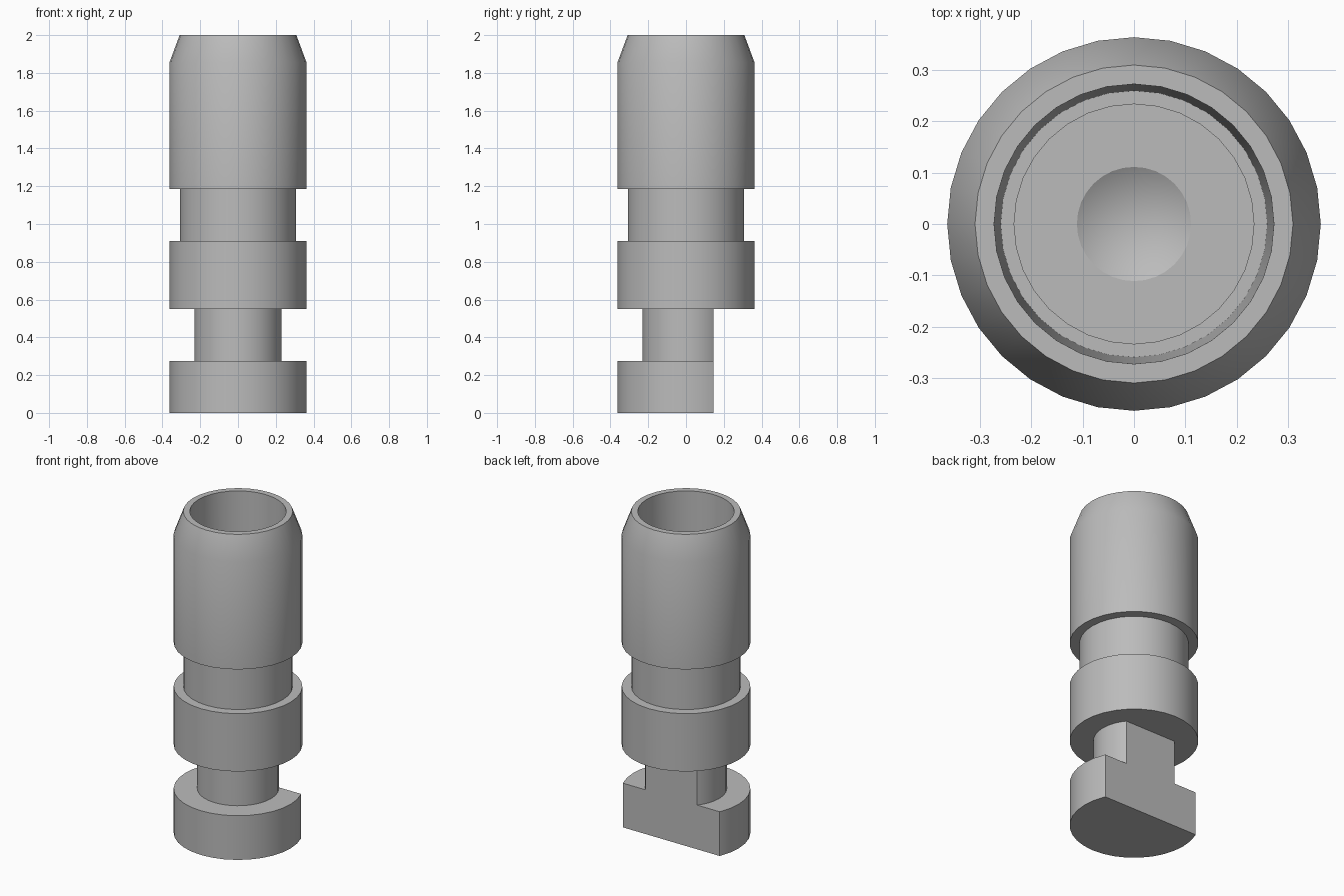
import bpy, bmesh, math
from mathutils import Matrix, Vector

cube = bpy.data.objects.get("Cube")
if cube:
    bpy.data.objects.remove(cube, do_unlink=True)

SEGMENTS = 32
RADIUS = 0.363
FLANGE_BOTTOM = 0.55

grey = bpy.data.materials.new("plain grey metal")
grey.use_nodes = True
colour = (0.5, 0.5, 0.5, 1)
grey.diffuse_color = colour
grey.node_tree.nodes["Principled BSDF"].inputs["Base Color"].default_value = colour


def lathe(profile):
    """Spin (radius, height) points about z; a zero radius closes the end."""
    bm = bmesh.new()
    verts = [bm.verts.new((r, 0, z)) for r, z in profile]
    edges = [bm.edges.new(pair) for pair in zip(verts, verts[1:])]
    bmesh.ops.spin(bm, geom=verts + edges, cent=(0, 0, 0), axis=(0, 0, 1),
                   angle=math.tau, steps=SEGMENTS, use_duplicate=False)
    bmesh.ops.remove_doubles(bm, verts=bm.verts, dist=1e-4)
    return bm


def finish(bm, name):
    bmesh.ops.recalc_face_normals(bm, faces=bm.faces)
    mesh = bpy.data.meshes.new(name)
    bm.to_mesh(mesh)
    bm.free()
    mesh.materials.append(grey)
    obj = bpy.data.objects.new(name, mesh)
    bpy.context.collection.objects.link(obj)
    bpy.ops.object.select_all(action="DESELECT")
    obj.select_set(True)
    bpy.context.view_layer.objects.active = obj
    bpy.ops.object.shade_smooth_by_angle(angle=math.radians(30))
    return obj


# Sleeve: flange, waist, chamfered barrel, then the bore with its drilled tip
sleeve = lathe([
    (0, FLANGE_BOTTOM), (RADIUS, FLANGE_BOTTOM), (RADIUS, 0.91),
    (0.308, 0.91), (0.308, 1.185), (RADIUS, 1.185), (RADIUS, 1.855),
    (0.309, 2), (0.272, 2), (0.259, 1.19), (0.233, 1.19),
    (0.233, 1.05), (0.111, 1.05), (0, 0.985),
])
finish(sleeve, "sleeve")

# Foot: neck and base disc, sliced flat on the back
foot = lathe([(0, 0), (RADIUS, 0), (RADIUS, 0.275), (0.23, 0.275),
              (0.23, FLANGE_BOTTOM + 0.01), (0, FLANGE_BOTTOM + 0.01)])
cut = bmesh.ops.bisect_plane(
    foot, geom=foot.verts[:] + foot.edges[:] + foot.faces[:],
    plane_co=(0, 0.145, 0), plane_no=(0, 1, 0), clear_outer=True)
rim = [e for e in cut["geom_cut"] if isinstance(e, bmesh.types.BMEdge)]
bmesh.ops.holes_fill(foot, edges=rim, sides=0)
finish(foot, "foot")
